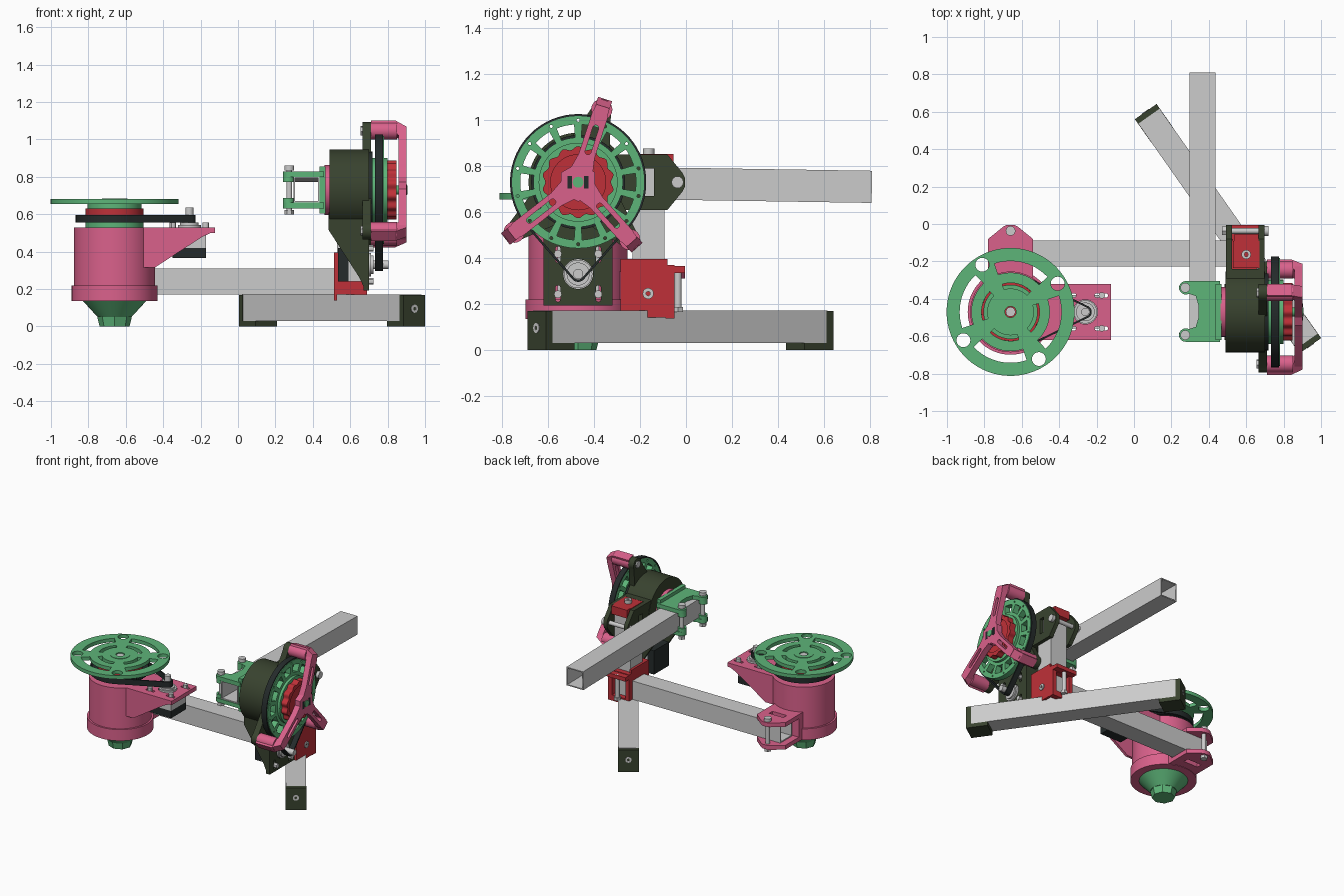
import bpy, bmesh
from math import pi, sin, cos, acos, atan2, radians
from mathutils import Matrix

if "Cube" in bpy.data.objects:
    bpy.data.objects.remove(bpy.data.objects["Cube"])

T = lambda x, y, z: Matrix.Translation((x, y, z))
R = lambda deg, ax: Matrix.Rotation(radians(deg), 4, ax)
I = Matrix.Identity(4)
F = I                                    # current assembly frame


def material(name, rgb):
    m = bpy.data.materials.new(name)
    m.diffuse_color = (*rgb, 1)
    m.use_nodes = True
    m.node_tree.nodes["Principled BSDF"].inputs["Base Color"].default_value = m.diffuse_color
    return m


PINK = material("pink", (.70, .12, .26))
GREEN = material("green", (.11, .46, .19))
DARK = material("dark_olive", (.04, .055, .028))
RED = material("red", (.52, .03, .04))
BLACK = material("black", (.018, .024, .024))


# ---- outlines ----
def arc(r, a0, a1, n=12, x=0, y=0):
    return [(x + r * cos(a0 + (a1 - a0) * i / n), y + r * sin(a0 + (a1 - a0) * i / n)) for i in range(n + 1)]


def circ(r, n=48, x=0, y=0):
    return arc(r, 0, 2 * pi, n, x, y)[:-1]


def rect(x0, x1, y0, y1):
    return [(x0, y0), (x1, y0), (x1, y1), (x0, y1)]


def stadium(x0, x1, y, r):
    return arc(r, pi / 2, 1.5 * pi, 12, x0, y) + arc(r, -pi / 2, pi / 2, 12, x1, y)


def sector(r0, r1, a0, a1):
    return arc(r0, a0, a1) + arc(r1, a1, a0)


def belt_loop(R0, r, d):
    a = acos((R0 - r) / d)
    return arc(R0, a, 2 * pi - a, 48) + arc(r, -a, a, 12, d)


# ---- solids ----
def plate(name, loops, z0, z1, mat=None, L=I):
    """Extrude nested outlines (holes inside the first) from z0 to z1."""
    cu = bpy.data.curves.new(name, 'CURVE')
    cu.dimensions, cu.fill_mode, cu.extrude = '2D', 'BOTH', (z1 - z0) / 2
    for lp in loops:
        s = cu.splines.new('POLY')
        s.points.add(len(lp) - 1)
        for p, (x, y) in zip(s.points, lp):
            p.co = (x, y, 0, 1)
        s.use_cyclic_u = True
    tmp = bpy.data.objects.new(name, cu)
    bpy.context.collection.objects.link(tmp)
    me = bpy.data.meshes.new_from_object(tmp.evaluated_get(bpy.context.evaluated_depsgraph_get()))
    bpy.data.objects.remove(tmp)
    me.transform(F @ L @ T(0, 0, (z0 + z1) / 2))
    me.materials.clear()
    if mat:
        me.materials.append(mat)
    bpy.context.collection.objects.link(bpy.data.objects.new(name, me))


def box(name, x0, x1, y0, y1, z0, z1, mat=None, L=I):
    plate(name, [rect(x0, x1, y0, y1)], z0, z1, mat, L)


def cone(name, r0, r1, z0, z1, mat, n=48):
    bm = bmesh.new()
    bmesh.ops.create_cone(bm, cap_ends=True, segments=n, radius1=r0, radius2=r1, depth=z1 - z0,
                          matrix=F @ T(0, 0, (z0 + z1) / 2))
    me = bpy.data.meshes.new(name)
    bm.to_mesh(me)
    me.materials.append(mat)
    bpy.context.collection.objects.link(bpy.data.objects.new(name, me))


def tube(name, length0, length1, L):
    plate(name, [rect(-.07, .07, -.07, .07), rect(-.062, .062, -.062, .062)], length0, length1, None, L)


def bolt(name, x, y, z0, z1, L=I):
    plate(name + "_shaft", [circ(.016, 16, x, y)], z0, z1, None, L)
    plate(name + "_head", [circ(.026, 16, x, y), circ(.012, 6, x, y)], z1 - .025, z1, None, L)
    plate(name + "_nut", [circ(.026, 6, x, y)], z0, z0 + .022, None, L)


def drive(tag, mat, depth, cz, belt_r, bz):
    """Housing + motor arm (local +x) + tube clamp (local +y); axis is local z."""
    plate(tag + "_housing", [circ(.216, 64)], -depth, 0, mat)
    slots = [stadium(.40 + sx * .085 - .025, .40 + sx * .085 + .025, sy * .088, .011)
             for sx in (-1, 1) for sy in (-1, 1)]
    plate(tag + "_motor_plate", [rect(.12, .537, -.15, .15), circ(.065, 32, .40)] + slots, -.03, 0, mat)
    side = [(.12, 0), (.537, 0), (.537, -.02), (.47, -.05), (.215, -.215), (.12, -.215)]
    for y in (-.15, .13):
        plate(tag + "_gusset", [side], -y - .02, -y, mat, R(90, 'X'))
    # motor, shaft and small pulley
    box(tag + "_motor_core", .31, .49, -.09, .09, -.11, -.03)
    box(tag + "_motor_end", .31, .49, -.09, .09, -.165, -.11, BLACK)
    plate(tag + "_motor_boss", [circ(.062, 32, .40)], -.03, .012)
    plate(tag + "_small_pulley", [circ(.05, 32, .40)], .012, .025)
    plate(tag + "_motor_shaft", [circ(.022, 24, .40)], .02, .105)
    for sx in (-1, 1):
        for sy in (-1, 1):
            plate(tag + "_motor_screw", [circ(.017, 12, .40 + sx * .088, sy * .088)], -.03, .025)
    plate(tag + "_belt", [belt_loop(belt_r, .034, .40), belt_loop(belt_r - .01, .024, .40)], bz, bz + .042, BLACK)
    # clamp jaws around the square tube
    jaw = [(-.12, .1), (.12, .1), (.12, .39), (.04, .455), (.02, .465), (-.02, .465), (-.04, .455), (-.12, .39)]
    for z0, z1 in ((cz - .102, cz - .07), (cz + .07, cz + .102)):
        plate(tag + "_clamp_jaw", [jaw, rect(-.06, .06, .29, .33)], z0, z1, mat)
    box(tag + "_clamp_web", -.12, .12, .1, .23, cz - .09, cz + .09, mat)
    bolt(tag + "_clamp_bolt", 0, .433, cz - .125, cz + .125)


# ---- left unit: vertical axis, pink housing ----
F = T(-.66, -.47, .53)
drive("left", PINK, .39, -.29, .208, .025)
plate("left_lower_band", [circ(.229, 64)], -.395, -.31, PINK)
cone("left_bottom_cone", .09, .168, -.48, -.395, GREEN)
cone("left_bottom_nut", .08, .092, -.53, -.48, GREEN, 8)
plate("left_pulley_base", [circ(.155)], 0, .025, GREEN)
plate("left_pulley_teeth", [[(r * cos(i * pi / 60), r * sin(i * pi / 60)) for i in range(120)
                             for r in [.198 if i % 2 else .19]]], .025, .066, BLACK)
plate("left_pulley_collar", [circ(.155)], .066, .10, RED)
plate("left_wheel_spacer", [circ(.145), circ(.06, 32)], .10, .125, GREEN)
lobes = [radians(31 + 90 * k) for k in range(4)]
holes = [circ(.037, 24, .294 * cos(a), .294 * sin(a)) for a in lobes]
holes += [sector(.21, .272, a + .22, a + pi / 2 - .22) for a in lobes]
holes += [sector(.125, .155, a + .25, a + pi / 2 - .25) for a in lobes]
plate("left_wheel", [circ(.342, 96), circ(.03, 24)] + holes, .125, .152, GREEN)
plate("left_wheel_hub", [circ(.068, 32), circ(.03, 24)], .10, .155, GREEN)
bolt("left_axle", 0, 0, .02, .15)

# ---- right unit: axis along x, dark housing, motor hanging down ----
F = T(.70, -.47, .73) @ R(90, 'Y')
drive("right", DARK, .21, -.105, .297, .033)
plate("right_bearing", [circ(.205)], 0, .02, BLACK)
wedge = 2 * pi / 14
rim = [sector(.195, .252, k * wedge + .07, (k + 1) * wedge - .07) for k in range(14)]
rim += [circ(.007, 8, .27 * cos(k * wedge), .27 * sin(k * wedge)) for k in range(14)]
plate("right_wheel", [circ(.288, 96), circ(.1)] + rim, .036, .08, GREEN)
plate("right_wheel_hub", [circ(.172)], .02, .10, GREEN)
knob = [((.15 + .007 * cos(14 * a)) * cos(a), (.15 + .007 * cos(14 * a)) * sin(a))
        for a in [i * 2 * pi / 168 for i in range(168)]]
plate("right_knob", [knob, circ(.12)], .09, .148, RED)
plate("right_knob_face", [circ(.122)], .09, .135, RED)
# three-legged guard
for ang, d in ((162, .333), (308, .354), (42, .336)):
    L = R(ang, 'Z')
    arm = [(0, -.06), (.12, -.036), (d - .02, -.036), (d + .015, -.025), (d + .015, .025),
           (d - .02, .036), (.12, .036), (0, .06)]
    plate("guard_arm", [arm, stadium(.14, d - .085, 0, .013)], .158, .202, PINK, L)
    leg = [(d + .048, .01), (d + .048, .14), (d + .012, .202), (d - .04, .202), (d - .04, .165),
           (d - .015, .13), (d - .015, .01)]
    plate("guard_leg", [leg], -.032, .032, PINK, L @ R(90, 'X'))
    plate("guard_leg_boss", [circ(.046, 32, d)], .01, .15, PINK, L)
    bolt("guard_bolt", d, 0, -.045, .165, L)
    lug = [(.1, -.11), (d - .01, -.045)] + arc(.046, -pi / 2, pi / 2, 12, d) + [(d - .01, .045), (.1, .11)]
    plate("guard_lug", [lug], -.035, .01, DARK, L)
plate("guard_centre", [circ(.085, 6)], .158, .202, PINK)
plate("guard_axle", [circ(.024, 24)], .10, .207, GREEN)
for y in (-.036, .036):
    box("guard_marker", -.028, .028, y - .01, y + .01, .19, .204, BLACK)
plate("right_inner_flange", [circ(.133)], -.237, -.2, PINK)

# ---- green output clamp holding the long arm tube ----
F = I
box("output_clamp_back", .437, .468, -.62, -.32, .605, .855, GREEN)
ears = [(.46, -.63), (.28, -.63)] + arc(.036, -pi * .6, -pi * 1.65, 12, .277, -.594) + \
       [(.33, -.55), (.345, -.50), (.345, -.435), (.33, -.385)] + \
       arc(.036, pi * 1.65, pi * .6, 12, .277, -.341) + [(.28, -.305), (.46, -.305)]
for z in (.632, .80):
    plate("output_clamp_jaw", [ears], z, z + .03, GREEN)
for y in (-.594, -.341):
    bolt("output_clamp_bolt", .274, y, .6, .86)
    for z in (.66, .785):
        plate("output_clamp_boss", [circ(.03, 24, .27, y), circ(.017, 16, .27, y)], z - .012, z + .027, GREEN)

# ---- square tubes ----
tube("arm_tube", -.155, 1.28, T(.366, -.47, .73) @ R(-.9, 'X') @ R(-90, 'X'))
tube("cross_tube", -.73, .53, T(0, -.158, .24) @ R(90, 'Y'))
tube("post_tube", .17, .832, T(.60, -.163, 0))

# ---- diagonal foot ----
FOOT = T(.5025, -.025, 0) @ R(-54.9, 'Z')
tube("foot_tube", -.735, .735, FOOT @ T(0, 0, .1) @ R(90, 'Y'))
for s in (0, 180):
    L = FOOT @ R(s, 'Z')
    box("foot_pad", .612, .765, -.071, .071, 0, .03, DARK, L)
    box("foot_end_cap", .73, .765, -.071, .071, 0, .168, DARK, L)
    plate("foot_end_screw", [circ(.022, 20), circ(.01, 6)], .765, .768, None, L @ T(0, 0, .095) @ R(90, 'Y'))

# ---- red joint at the base of the post ----
for x in (.512, .671):
    box("joint_side", x, x + .018, -.285, -.08, .14, .395, RED)
box("joint_back", .512, .689, -.285, -.235, .17, .395, RED)
plate("joint_frame", [rect(.512, .689, .14, .37), rect(.545, .656, .18, .33)], .05, .09, RED, R(90, 'X'))
for z in (.137, .335):
    box("joint_ear", .512, .689, -.09, -.005 if z > .2 else -.05, z, z + .03, RED)
bolt("joint_bolt", .60, -.035, .165, .365)
plate("joint_screw", [circ(.024, 20), circ(.01, 6)], .689, .696, None, T(0, -.165, .245) @ R(90, 'Y'))

# ---- red cap on the post ----
box("post_cap", .528, .672, -.235, -.09, .83, .852, RED)
box("post_cap_front", .535, .665, -.09, -.055, .79, .852, RED)
plate("post_cap_screw", [circ(.025, 20, .60, -.163), circ(.011, 6, .60, -.163)], .852, .878)

# smooth round surfaces, keep edges sharp
bpy.ops.object.select_all(action='SELECT')
bpy.context.view_layer.objects.active = bpy.context.selected_objects[0]
bpy.ops.object.shade_smooth_by_angle(angle=radians(30))
